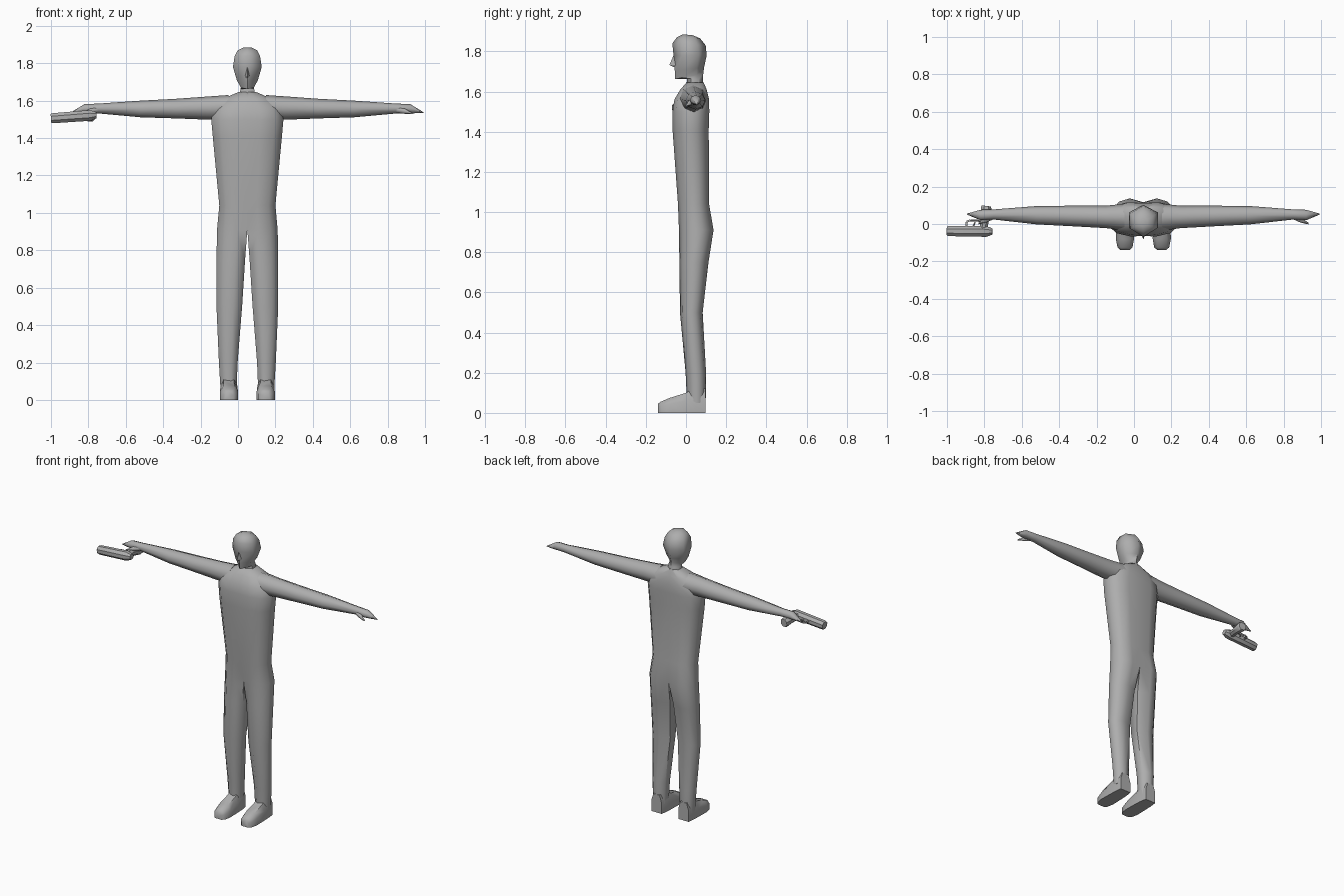
import bpy, bmesh, math
from mathutils import Vector

if "Cube" in bpy.data.objects:
    bpy.data.objects.remove(bpy.data.objects["Cube"])

CX = 0.05  # the figure's own centre line
grey = bpy.data.materials.new("plain_grey")
grey.diffuse_color = (0.42, 0.42, 0.42, 1)
grey.use_nodes = True
grey.node_tree.nodes["Principled BSDF"].inputs["Base Color"].default_value = grey.diffuse_color


def finish(name, bm, mirror, angle=60):
    bmesh.ops.recalc_face_normals(bm, faces=bm.faces[:])
    if mirror:  # open the seam on the mirror plane
        seam = [f for f in bm.faces if all(abs(v.co.x) < 1e-5 for v in f.verts)]
        bmesh.ops.delete(bm, geom=seam, context='FACES')
    me = bpy.data.meshes.new(name)
    bm.to_mesh(me)
    bm.free()
    me.materials.append(grey)
    ob = bpy.data.objects.new(name, me)
    bpy.context.collection.objects.link(ob)
    bpy.ops.object.select_all(action='DESELECT')
    ob.select_set(True)
    bpy.context.view_layer.objects.active = ob
    bpy.ops.object.shade_smooth_by_angle(angle=math.radians(angle))
    if mirror:
        ob.location.x = CX
        ob.modifiers.new("Mirror", 'MIRROR')
    return ob


def loft(name, rings, mirror=False, angle=60):
    """Skin a closed tube through rings of equal point count."""
    bm = bmesh.new()
    vs = [[bm.verts.new(p) for p in r] for r in rings]
    n = len(rings[0])
    for a, b in zip(vs, vs[1:]):
        for i in range(n):
            j = (i + 1) % n
            bm.faces.new((a[i], a[j], b[j], b[i]))
    bm.faces.new(vs[0])
    bm.faces.new(vs[-1])
    return finish(name, bm, mirror, angle)


def tube(name, stations, n=8, angle=60):
    """Round tube through (point, radius) stations."""
    axis = (Vector(stations[-1][0]) - Vector(stations[0][0])).normalized()
    u = axis.cross(Vector((0, 0, 1))).normalized()
    w = axis.cross(u)
    ang = [2 * math.pi * (i + 0.5) / n for i in range(n)]
    return loft(name, [[Vector(p) + r * (math.cos(a) * u + math.sin(a) * w) for a in ang]
                       for p, r in stations], angle=angle)


# Body: half torso and leg in one skin, mirrored
def half_ring(z, xi, xo, yf, yb, r):
    d, w = yb - yf, xo - xi
    return [(xi, yf + r * d, z), (xi + .35 * w, yf, z), (xi + .75 * w, yf + .1 * d, z),
            (xo, yf + .35 * d, z), (xo, yf + .68 * d, z), (xi + .8 * w, yb - .1 * d, z),
            (xi + .45 * w, yb, z), (xi, yb - r * d, z)]


loft("body", [half_ring(*s) for s in (
    (0.05, .058, .143, .005, .098, .25),
    (0.20, .052, .152, -.002, .100, .25),
    (0.50, .028, .165, -.030, .083, .25),
    (0.75, .012, .165, -.033, .112, .22),
    (0.91, .000, .162, -.035, .137, .12),
    (1.04, .000, .150, -.040, .115, .02),
    (1.41, .000, .185, -.067, .113, .02),
    (1.50, .000, .193, -.067, .116, .02),
    (1.56, .000, .180, -.058, .115, .02),
    (1.61, .000, .130, -.028, .103, .02),
    (1.645, .000, .050, .002, .088, .05))], mirror=True)


# Arms: eight-sided rings running out to the fingertips
def arm_ring(x, y0, y1, z0, z1):
    cy, cz, ry, rz = (y0 + y1) / 2, (z0 + z1) / 2, (y1 - y0) / 2, (z1 - z0) / 2
    return [(x, cy + ry * math.cos(a), cz + rz * math.sin(a))
            for a in (math.pi * i / 4 for i in range(8))]


loft("arm", [arm_ring(*s) for s in (
    (.10, -.035, .108, 1.500, 1.630),
    (.20, -.022, .098, 1.498, 1.623),
    (.38, -.012, .098, 1.505, 1.610),
    (.57, -.002, .096, 1.511, 1.600),
    (.80, .024, .078, 1.532, 1.584),
    (.87, .020, .076, 1.532, 1.582),
    (.942, .050, .056, 1.534, 1.538))], mirror=True)
loft("thumb", [arm_ring(*s) for s in (
    (.79, .030, .060, 1.535, 1.570),
    (.84, .008, .035, 1.530, 1.558),
    (.882, -.002, .008, 1.528, 1.536))], mirror=True)


# Feet: wedge from heel to toe
def foot_ring(y, x0, x1, h):
    m = .2 * (x1 - x0)
    return [(x0, y, 0), (x1, y, 0), (x1, y, h * .6), (x1 - m, y, h), (x0 + m, y, h), (x0, y, h * .6)]


loft("foot", [foot_ring(*s) for s in (
    (.098, .062, .138, .12), (.05, .054, .143, .13), (.0, .052, .145, .10),
    (-.08, .050, .147, .075), (-.125, .058, .138, .056), (-.14, .075, .122, .045))], mirror=True)


# Head and neck: hexagonal rings with a corner to the front
def head_ring(zf, zb, rx, yf, yb):
    d = yb - yf
    return [(CX + sx * rx, yf + t * d, zf + t * (zb - zf)) for sx, t in
            ((0, 0), (1, .25), (1, .75), (0, 1), (-1, .75), (-1, .25))]


loft("head", [head_ring(*s) for s in (
    (1.600, 1.600, .050, .000, .088),
    (1.665, 1.660, .036, .005, .084),
    (1.662, 1.690, .034, -.055, .086),
    (1.705, 1.720, .056, -.056, .090),
    (1.780, 1.780, .077, -.062, .103),
    (1.840, 1.830, .068, -.068, .098),
    (1.870, 1.865, .052, -.045, .070),
    (1.885, 1.880, .022, -.015, .035))])

# Nose: small wedge
loft("nose", [[(CX - w, -.045, z), (CX, y, z), (CX + w, -.045, z)]
              for z, w, y in ((1.722, .014, -.062), (1.732, .014, -.083), (1.78, .007, -.062))], angle=30)

# Handheld device lying on its side: barrel along -x, grip towards +y
tube("device_barrel", [((-1.0, -.038, 1.505), .026), ((-.99, -.038, 1.506), .029),
                       ((-.79, -.040, 1.521), .031), ((-.757, -.040, 1.523), .018)], angle=40)
tube("device_grip", [((-.805, -.03, 1.520), .022), ((-.797, .03, 1.518), .024),
                     ((-.79, .085, 1.516), .031), ((-.79, .096, 1.516), .026)], angle=40)
guard = [(-.895, -.015, 1.513), (-.895, .012, 1.513), (-.875, .02, 1.514), (-.81, .016, 1.518)]
for i, (p, q) in enumerate(zip(guard, guard[1:])):
    tube("trigger_guard_%d" % i, [(p, .006), (q, .006)], n=6)
tube("trigger", [((-.86, -.015, 1.515), .005), ((-.85, .01, 1.515), .004)], n=6)
